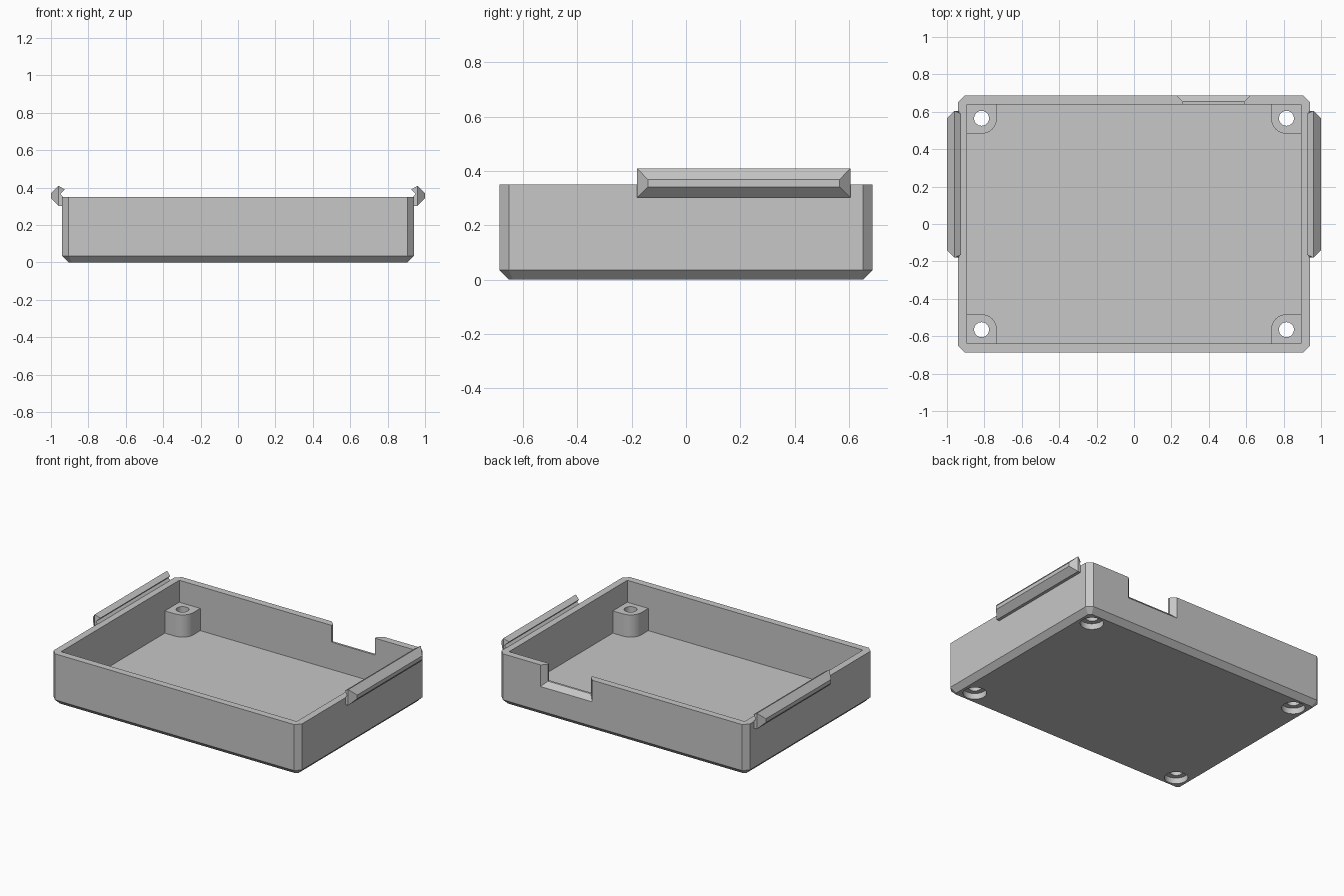
import bpy, bmesh
from math import cos, sin, pi

if "Cube" in bpy.data.objects:
    bpy.data.objects.remove(bpy.data.objects["Cube"], do_unlink=True)

# Single grey plastic material
GREY = (0.57, 0.57, 0.57, 1)
plastic = bpy.data.materials.new("grey_plastic")
plastic.use_nodes = True
plastic.diffuse_color = GREY
bsdf = next(n for n in plastic.node_tree.nodes if n.type == "BSDF_PRINCIPLED")
bsdf.inputs["Base Color"].default_value = GREY

HX, HY, TOP = 0.94, 0.687, 0.35      # outer half sizes and rim height
WALL, BEVEL = 0.048, 0.035
BOSS_X, BOSS_Y, BOSS_R, BOSS_TOP = 0.815, 0.565, 0.082, 0.2


def finish(name, bm):
    bmesh.ops.recalc_face_normals(bm, faces=bm.faces)
    mesh = bpy.data.meshes.new(name)
    bm.to_mesh(mesh)
    bm.free()
    mesh.materials.append(plastic)
    obj = bpy.data.objects.new(name, mesh)
    bpy.context.collection.objects.link(obj)
    return obj


def loft(name, rings):
    """Solid skinned through rings of equal length, capped at both ends."""
    bm = bmesh.new()
    loops = [[bm.verts.new(p) for p in ring] for ring in rings]
    for a, b in zip(loops, loops[1:]):
        for i in range(len(a)):
            j = (i + 1) % len(a)
            bm.faces.new((a[i], a[j], b[j], b[i]))
    bm.faces.new(loops[0])
    bm.faces.new(loops[-1])
    return finish(name, bm)


def prism(name, outline, z0, z1):
    return loft(name, [[(x, y, z) for x, y in outline] for z in (z0, z1)])


def octagon(hx, hy, c, z):
    return [(hx, c - hy, z), (hx, hy - c, z), (hx - c, hy, z), (c - hx, hy, z),
            (-hx, hy - c, z), (-hx, c - hy, z), (c - hx, -hy, z), (hx - c, -hy, z)]


def arc(cx, cy, r, start, end, steps):
    return [(cx + r * cos(start + (end - start) * i / steps),
             cy + r * sin(start + (end - start) * i / steps)) for i in range(steps + 1)]


def select_only(obj):
    bpy.ops.object.select_all(action="DESELECT")
    obj.select_set(True)
    bpy.context.view_layer.objects.active = obj


def boolean(target, other, operation):
    mod = target.modifiers.new("cut", "BOOLEAN")
    mod.operation, mod.object, mod.solver = operation, other, "EXACT"
    select_only(target)
    bpy.ops.object.modifier_apply(modifier=mod.name)
    bpy.data.objects.remove(other, do_unlink=True)


# Tray body with chamfered corners and bottom edge
tray = loft("tray", [octagon(HX - BEVEL, HY - BEVEL, 0.015, 0),
                     octagon(HX, HY, BEVEL, BEVEL),
                     octagon(HX, HY, BEVEL, TOP)])
ix, iy = HX - WALL, HY - WALL
boolean(tray, prism("cavity_cutter", [(-ix, -iy), (ix, -iy), (ix, iy), (-ix, iy)],
                    WALL, 0.6), "DIFFERENCE")

# Corner screw bosses, drilled through and counterbored from below
for sx in (-1, 1):
    for sy in (-1, 1):
        ox, oy = ix + 0.02, iy + 0.02
        outline = [(ox, BOSS_Y - BOSS_R), (ox, oy), (BOSS_X - BOSS_R, oy)]
        outline += arc(BOSS_X, BOSS_Y, BOSS_R, pi, 1.5 * pi, 12)
        boss = prism("screw_boss", [(sx * x, sy * y) for x, y in outline],
                     WALL - 0.02, BOSS_TOP)
        boolean(tray, boss, "UNION")
        for radius, z0, z1 in ((0.04, -0.1, 0.5), (0.073, -0.1, 0.04)):
            circle = arc(sx * BOSS_X, sy * BOSS_Y, radius, 0, 2 * pi, 32)[:-1]
            boolean(tray, prism("hole_cutter", circle, z0, z1), "DIFFERENCE")


# Port notch in the back wall, flared on its outer side
def notch_ring(y, grow):
    x0, x1, z0 = 0.262 - grow, 0.588 + grow, 0.235 - grow
    return [(x0, y, z0), (x1, y, z0), (x1, y, 0.6), (x0, y, 0.6)]


flare = 0.06
boolean(tray, loft("notch_cutter", [notch_ring(0.58, 0), notch_ring(HY - 0.033, 0),
                                    notch_ring(HY - 0.033 + flare, flare)]), "DIFFERENCE")
select_only(tray)
bpy.ops.object.shade_smooth_by_angle(angle=pi / 6)

# Side clips: hooked rails with bevelled ends; each point is x, z, end inset
PROFILE = [(0.93, 0.302, 0), (0.96, 0.302, 0), (1, 0.342, 0.04), (1, 0.368, 0.04),
           (0.96, 0.41, 0), (0.926, 0.389, 0.015), (0.95, 0.365, 0), (0.932, 0.345, 0)]
CAPS = [(1, 2, 3, 4), (4, 5, 6), (0, 1, 4, 6, 7)]
for side, name in ((1, "left_clip"), (-1, "right_clip")):
    bm = bmesh.new()
    front = [bm.verts.new((side * x, -0.18 + d, z)) for x, z, d in PROFILE]
    back = [bm.verts.new((side * x, 0.605 - d, z)) for x, z, d in PROFILE]
    for i in range(len(PROFILE)):
        j = (i + 1) % len(PROFILE)
        bm.faces.new((front[i], front[j], back[j], back[i]))
    for ring in (front, back):
        for cap in CAPS:
            bm.faces.new([ring[i] for i in cap])
    finish(name, bm)
